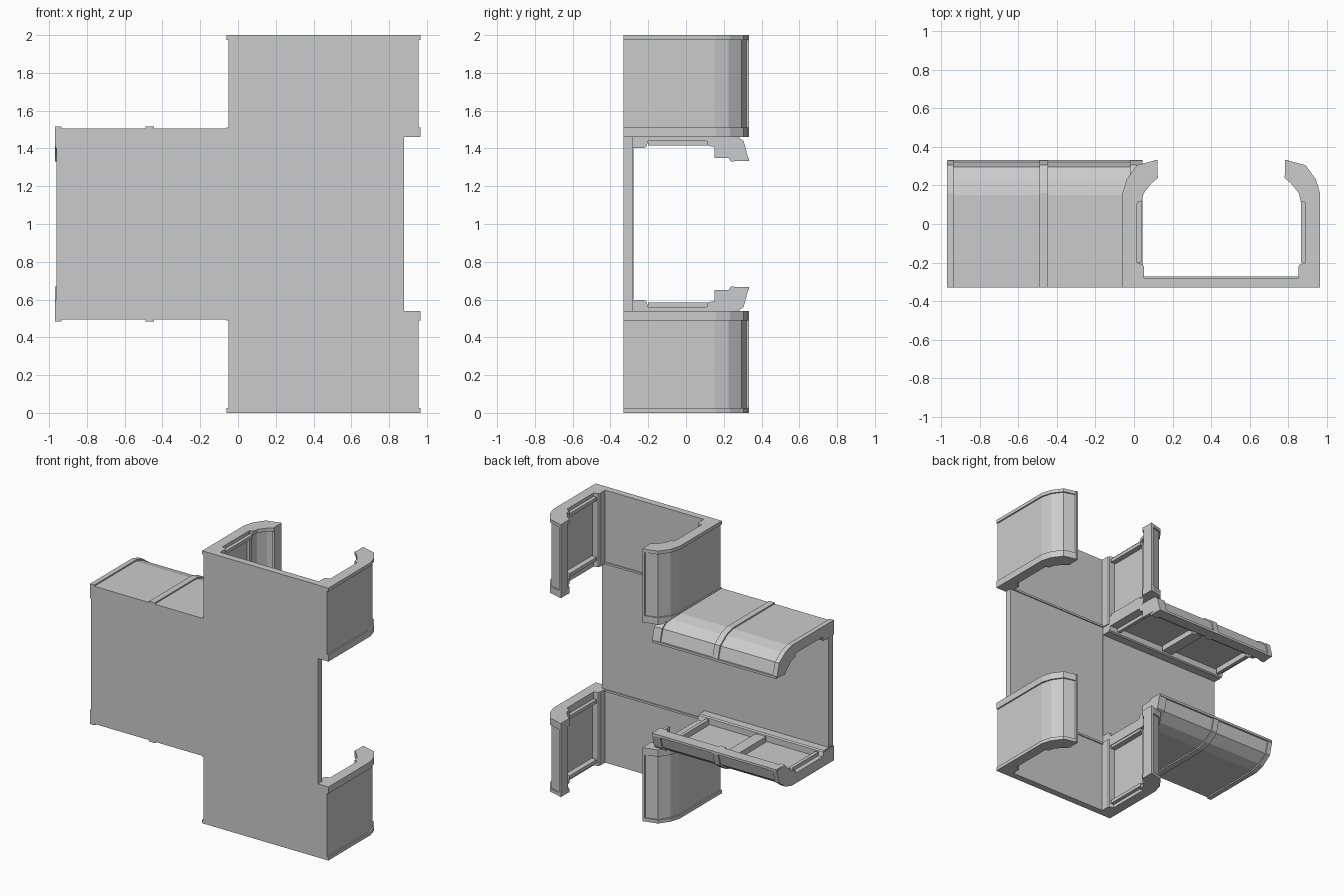
import bpy, bmesh

if "Cube" in bpy.data.objects:
    bpy.data.objects.remove(bpy.data.objects["Cube"])

# Cross-sections in (u, v): u = distance inward from outer rib face, v = y
SHELL = [(0.01, -0.33), (0.01, 0.15), (0.03, 0.225), (0.08, 0.295), (0.17, 0.322),
         (0.17, 0.285), (0.115, 0.255), (0.075, 0.2), (0.06, 0.13), (0.06, -0.33)]
RIB = [(0, -0.33), (0, 0.16), (0.022, 0.232), (0.075, 0.305), (0.17, 0.33),
       (0.185, 0.24), (0.15, 0.21), (0.11, 0.16), (0.1, 0.115), (0.075, 0.115),
       (0.075, -0.2), (0.105, -0.21), (0.105, -0.33)]
TIP_RAIL = [(0.165, 0.25), (0.165, 0.333), (0.182, 0.333), (0.182, 0.25)]
KICK = [(0.05, -0.33), (0.05, -0.21), (0.105, -0.21), (0.112, -0.22), (0.112, -0.33)]
PAD = [(0.05, -0.2), (0.05, 0.115), (0.1, 0.115), (0.1, -0.2)]
BEAD = [(0.05, 0.105), (0.05, 0.135), (0.078, 0.135), (0.078, 0.105)]


def prism(name, profile, t0, t1, place):
    """Extrude a (u, v) profile from t0 to t1 through a placing function."""
    bm = bmesh.new()
    a = [bm.verts.new(place(u, v, t0)) for u, v in profile]
    b = [bm.verts.new(place(u, v, t1)) for u, v in profile]
    n = len(profile)
    bm.faces.new(a)
    bm.faces.new(b[::-1])
    for i in range(n):
        j = (i + 1) % n
        bm.faces.new((a[i], b[i], b[j], a[j]))
    bmesh.ops.recalc_face_normals(bm, faces=bm.faces)
    me = bpy.data.meshes.new(name)
    bm.to_mesh(me)
    bm.free()
    ob = bpy.data.objects.new(name, me)
    bpy.context.collection.objects.link(ob)
    return ob


def box(name, x0, x1, y0, y1, z0, z1):
    prism(name, [(x0, z0), (x1, z0), (x1, z1), (x0, z1)], y0, y1,
          lambda u, v, t: (u, t, v))


def wall(name, t0, t1, ribs, pads, place):
    """Curved wall: thin shell, tip rail, kick step, ribs and inner pads."""
    for part, prof in (("shell", SHELL), ("tip_rail", TIP_RAIL),
                       ("kick_step", KICK), ("inner_bead", BEAD)):
        prism(f"{name}_{part}", prof, t0, t1, place)
    for a, b in ribs:
        prism(f"{name}_rib", RIB, a, b, place)
    for a, b in pads:
        prism(f"{name}_pad", PAD, a, b, place)


# Floor plate, one outline with the side opening notched out
floor = [(-0.962, 0.495), (-0.05, 0.495), (-0.05, 0), (0.955, 0), (0.955, 0.54),
         (0.88, 0.54), (0.88, 1.46), (0.955, 1.46), (0.955, 2), (-0.05, 2),
         (-0.05, 1.505), (-0.962, 1.505)]
prism("floor_plate", floor, -0.33, -0.28, lambda u, v, t: (u, t, v))

# Floor seams
box("floor_seam_branch", 0.04, 0.048, -0.285, -0.277, 0.6, 1.4)

for s, tag in ((1, "upper"), (-1, "lower")):
    # Trunk walls, t measured from the middle height
    ribs = [(0.46, 0.51), (0.975, 1.0)]
    pads = [(0.51, 0.535), (0.95, 0.975)]
    wall(f"{tag}_right_wall", 0.46, 1.0, ribs, pads,
         lambda u, v, t: (0.965 - u, v, 1 + s * t))
    wall(f"{tag}_left_wall", 0.46, 1.0, ribs, pads,
         lambda u, v, t: (-0.06 + u, v, 1 + s * t))

    # Branch walls running along x
    wall(f"{tag}_branch_wall", -0.965, 0.045,
         [(-0.97, -0.935), (-0.49, -0.445), (-0.02, 0.045)],
         [(-0.935, -0.91), (-0.51, -0.425), (-0.045, -0.02)],
         lambda u, v, t: (t, v, 1 + s * (0.515 - u)))

    # Corner post and floor ridge at the junction
    za, zb = sorted((1 + s * 0.35, 1 + s * 0.46))
    box(f"{tag}_corner_post", 0.025, 0.048, 0.15, 0.26, za, zb)
    za, zb = sorted((1 + s * 0.46, 1 + s * 0.475))
    box(f"{tag}_floor_ridge", 0.04, 0.87, -0.285, -0.272, za, zb)
